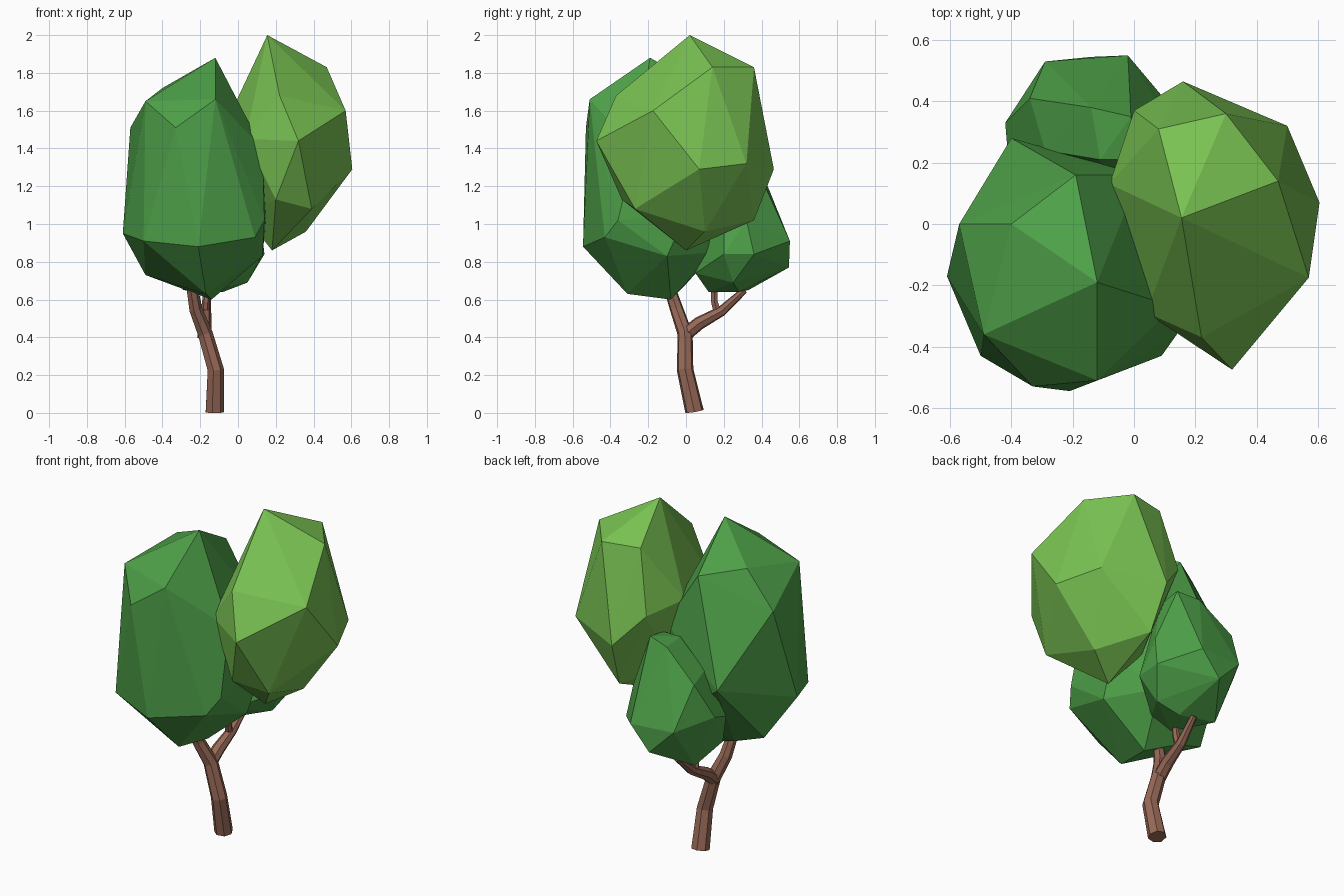
import bpy, bmesh, math
from mathutils import Vector


def material(name, rgb):
    m = bpy.data.materials.new(name)
    m.diffuse_color = (*rgb, 1)
    return m


def finish(name, bm, mat):
    bmesh.ops.recalc_face_normals(bm, faces=bm.faces)
    me = bpy.data.meshes.new(name)
    bm.to_mesh(me)
    bm.free()
    me.materials.append(mat)
    ob = bpy.data.objects.new(name, me)
    bpy.context.collection.objects.link(ob)
    return ob


def foliage(name, points, mat):
    """Faceted leaf clump: the convex hull of a few corner points."""
    bm = bmesh.new()
    for p in points:
        bm.verts.new(p)
    bmesh.ops.convex_hull(bm, input=bm.verts)
    loose = [v for v in bm.verts if not v.link_faces]
    bmesh.ops.delete(bm, geom=loose, context='VERTS')
    return finish(name, bm, mat)


def limb(name, path, mat, sides=7):
    """Tapered faceted tube along (x, y, z, radius) stations."""
    bm = bmesh.new()
    pts = [Vector(p[:3]) for p in path]
    rings = []
    for i, p in enumerate(pts):
        d = (pts[min(i + 1, len(pts) - 1)] - pts[max(i - 1, 0)]).normalized()
        u = (Vector((1, 0, 0)) - d * d.x).normalized()
        w = d.cross(u)
        ring = []
        for k in range(sides):
            a = 2 * math.pi * k / sides
            co = p + path[i][3] * (math.cos(a) * u + math.sin(a) * w)
            co.z = max(co.z, 0)
            ring.append(bm.verts.new(co))
        rings.append(ring)
    for a, b in zip(rings, rings[1:]):
        for k in range(sides):
            n = (k + 1) % sides
            bm.faces.new((a[k], a[n], b[n], b[k]))
    bm.faces.new(rings[0])
    bm.faces.new(rings[-1])
    return finish(name, bm, mat)


bark = material("bark", (0.31, 0.14, 0.095))
dark = material("dark_leaf", (0.075, 0.35, 0.065))
light = material("light_leaf", (0.19, 0.54, 0.085))

# Trunk leaning into the main clump, and its branches
limb("trunk", [(-0.125, 0.045, 0.005, 0.051), (-0.12, -0.005, 0.23, 0.045),
               (-0.175, -0.005, 0.42, 0.041), (-0.225, -0.05, 0.55, 0.036),
               (-0.25, -0.10, 0.70, 0.03)], bark)
limb("back_branch", [(-0.18, -0.01, 0.41, 0.038), (-0.175, 0.07, 0.475, 0.036),
                     (-0.17, 0.19, 0.54, 0.028), (-0.16, 0.31, 0.65, 0.018)], bark)
limb("twig", [(-0.175, 0.17, 0.52, 0.024), (-0.17, 0.15, 0.59, 0.02),
              (-0.16, 0.15, 0.68, 0.018)], bark, 6)

# Large dark clump at front left
foliage("main_foliage", [
    (-0.12, -0.19, 1.88), (-0.40, 0.0, 1.72), (-0.19, 0.16, 1.68),
    (-0.49, -0.36, 1.65), (-0.12, -0.51, 1.66), (-0.57, 0.0, 1.51),
    (-0.33, -0.53, 1.51), (0.13, -0.27, 1.40), (0.02, 0.16, 1.35),
    (-0.40, 0.28, 1.10), (-0.61, -0.17, 0.95), (-0.50, -0.43, 0.91),
    (-0.21, -0.545, 0.88), (0.09, -0.43, 0.93), (0.14, -0.36, 1.02),
    (0.15, 0.0, 1.05), (0.13, -0.10, 0.83), (-0.49, -0.03, 0.73),
    (-0.31, -0.01, 0.67), (-0.17, -0.31, 0.63), (-0.14, -0.08, 0.60),
    (-0.05, 0.15, 0.85)], dark)

# Tall light clump at right
foliage("light_foliage", [
    (0.155, 0.02, 2.0), (0.47, 0.14, 1.83), (0.30, 0.36, 1.83),
    (0.08, 0.31, 1.83), (0.22, -0.37, 1.68), (0.57, -0.175, 1.60),
    (0.32, -0.475, 1.44), (0.605, 0.07, 1.29), (0.50, 0.32, 1.32),
    (0.16, 0.465, 1.29), (0.0, 0.37, 1.47), (-0.08, 0.13, 1.50),
    (0.04, -0.29, 1.45), (0.20, -0.34, 1.13), (0.39, -0.27, 1.08),
    (0.36, 0.10, 0.96), (0.185, 0.36, 1.02), (0.18, 0.0, 0.86),
    (0.03, 0.10, 1.05)], light)

# Small dark clump at the back
foliage("back_foliage", [
    (-0.01, 0.35, 1.35), (-0.14, 0.38, 1.33), (-0.11, 0.21, 1.32),
    (0.0, 0.21, 1.32), (-0.34, 0.41, 1.17), (-0.29, 0.24, 1.18),
    (-0.42, 0.33, 0.97), (-0.41, 0.21, 0.93), (-0.29, 0.53, 0.92),
    (-0.02, 0.55, 0.91), (-0.14, 0.545, 0.77), (0.14, 0.36, 0.84),
    (0.13, 0.20, 0.84), (0.05, 0.25, 0.69), (-0.08, 0.28, 0.64),
    (-0.29, 0.33, 0.65), (-0.16, 0.12, 0.64), (-0.36, 0.17, 0.75),
    (-0.08, 0.05, 0.74), (0.12, 0.32, 1.02)], dark)
